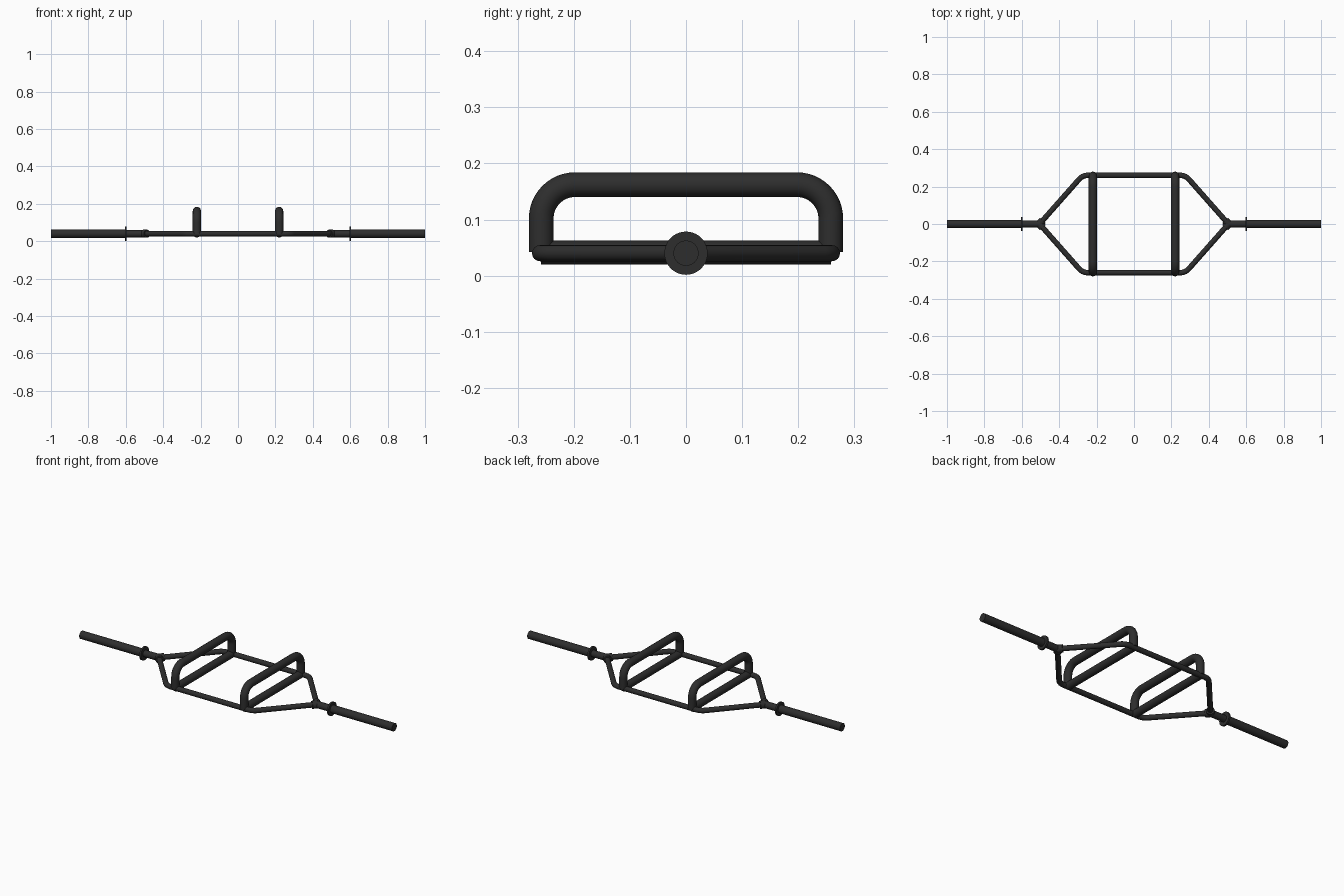
import bpy, math
from mathutils import Vector

if "Cube" in bpy.data.objects:
    bpy.data.objects.remove(bpy.data.objects["Cube"])

Z = 0.04  # height of the bar axis
steel = bpy.data.materials.new("black_steel")
steel.diffuse_color = (0.027, 0.027, 0.027, 1)
steel.use_nodes = True
steel.node_tree.nodes["Principled BSDF"].inputs["Base Color"].default_value = steel.diffuse_color


def finish(ob, name):
    ob.name = name
    ob.data.materials.clear()
    ob.data.materials.append(steel)
    bpy.ops.object.select_all(action='DESELECT')
    ob.select_set(True)
    bpy.context.view_layer.objects.active = ob
    bpy.ops.object.shade_smooth_by_angle(angle=math.radians(40))


def rod(name, a, b, r, sides=32):
    """Capped cylinder from a to b."""
    a, b = Vector(a), Vector(b)
    d = b - a
    bpy.ops.mesh.primitive_cylinder_add(
        vertices=sides, radius=r, depth=d.length, location=(a + b) / 2,
        rotation=d.to_track_quat('Z', 'Y').to_euler())
    finish(bpy.context.object, name)


def fillet(pts, radius, steps=8):
    """Round the inner corners of a polyline with circular arcs."""
    pts = [Vector(p) for p in pts]
    out = [pts[0]]
    for p, c, n in zip(pts, pts[1:], pts[2:]):
        u, v = (p - c).normalized(), (n - c).normalized()
        half = u.angle(v) / 2
        centre = c + (u + v).normalized() * radius / math.sin(half)
        t = radius / math.tan(half)
        s, e = c + u * t - centre, c + v * t - centre
        ang = s.angle(e)
        for i in range(steps + 1):
            f = i / steps
            out.append(centre + (s * math.sin((1 - f) * ang)
                                 + e * math.sin(f * ang)) / math.sin(ang))
    return out + [pts[-1]]


def tube(name, pts, r):
    """Round tube swept along a path."""
    cu = bpy.data.curves.new(name, 'CURVE')
    cu.dimensions = '3D'
    cu.bevel_depth = r
    cu.bevel_resolution = 6
    cu.use_fill_caps = True
    sp = cu.splines.new('POLY')
    sp.points.add(len(pts) - 1)
    for q, p in zip(sp.points, pts):
        q.co = (*p, 1)
    ob = bpy.data.objects.new(name, cu)
    bpy.context.collection.objects.link(ob)
    bpy.ops.object.select_all(action='DESELECT')
    ob.select_set(True)
    bpy.context.view_layer.objects.active = ob
    bpy.ops.object.convert(target='MESH')
    finish(bpy.context.object, name)


# Hexagonal frame: one bent rail at the front, one at the back
for side, y in (("front", -0.26), ("back", 0.26)):
    tube(side + "_rail", fillet([(-0.505, 0, Z), (-0.275, y, Z),
                                 (0.275, y, Z), (0.505, 0, Z)], 0.06), 0.0145)

for side, s in (("left", -1), ("right", 1)):
    # Loading sleeve, inner neck and stop collar
    rod(side + "_sleeve", (s * 0.6, 0, Z), (s, 0, Z), 0.0225)
    rod(side + "_neck", (s * 0.5, 0, Z), (s * 0.6, 0, Z), 0.019)
    rod(side + "_collar", (s * 0.595, 0, Z), (s * 0.605, 0, Z), 0.0385, 40)
    # Short sockets where the rails meet the neck
    for end, t in (("front", -1), ("back", 1)):
        rod(f"{side}_{end}_socket", (s * 0.505, 0, Z),
            (s * 0.487, t * 0.02, Z), 0.0215)
    # Cross bar and raised handle loop
    x = s * 0.22
    rod(side + "_cross_bar", (x, -0.258, Z + 0.001), (x, 0.258, Z + 0.001), 0.0212)
    tube(side + "_handle", fillet([(x, -0.258, Z + 0.002), (x, -0.258, 0.162),
                                   (x, 0.258, 0.162), (x, 0.258, Z + 0.002)],
                                  0.06, 12), 0.022)
